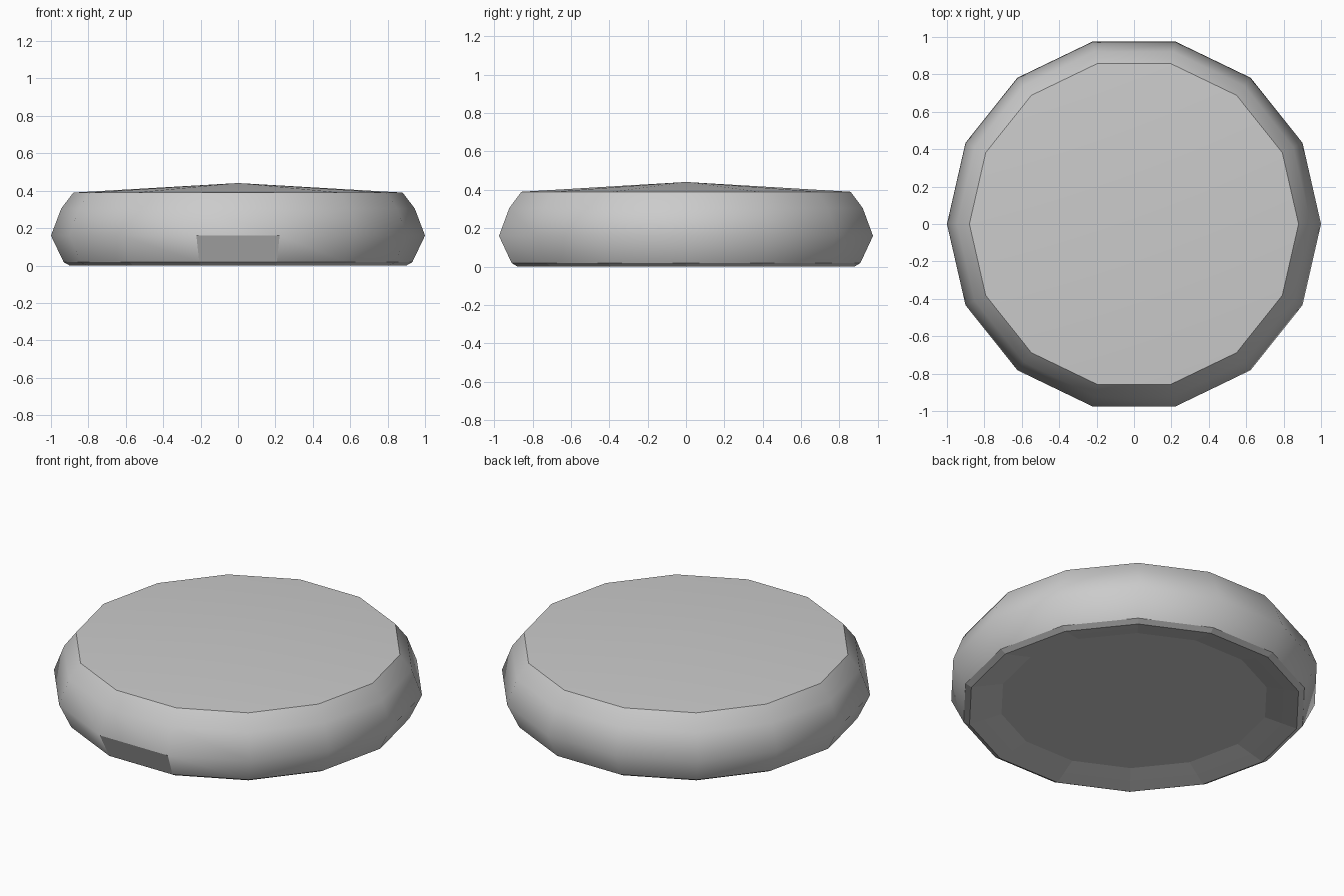
import bpy, bmesh, math

if "Cube" in bpy.data.objects:
    bpy.data.objects.remove(bpy.data.objects["Cube"])

SIDES = 14
# Half profile (radius, height) from the domed top down to the recessed underside
PROFILE = [(0.88, 0.39), (0.945, 0.305), (1.0, 0.16), (0.932, 0.018),
           (0.90, 0.0), (0.82, 0.02), (0.725, 0.045)]
TOP_Z = 0.441
WALL_BANDS = 3  # smooth bands forming the bulging side

bm = bmesh.new()


def ring(r, z):
    return [bm.verts.new((r * math.cos(math.tau * i / SIDES),
                          r * math.sin(math.tau * i / SIDES), z))
            for i in range(SIDES)]


rings = [ring(r, z) for r, z in PROFILE]

# Side wall, lower rim and underside recess
for band, (upper, lower) in enumerate(zip(rings, rings[1:])):
    for i in range(SIDES):
        j = (i + 1) % SIDES
        face = bm.faces.new((upper[i], lower[i], lower[j], upper[j]))
        face.smooth = band < WALL_BANDS
        # Flat front panel on the lower half of the wall
        if band == 2 and face.calc_center_median().y < -0.9:
            face.smooth = False

# Shallow domed top
apex = bm.verts.new((0, 0, TOP_Z))
for i in range(SIDES):
    face = bm.faces.new((apex, rings[0][i], rings[0][(i + 1) % SIDES]))
    face.smooth = True

# Flat underside
bm.faces.new(rings[-1][::-1])

# Crisp edge between top and wall
for i in range(SIDES):
    edge = bm.edges.get((rings[0][i], rings[0][(i + 1) % SIDES]))
    edge.smooth = False

bmesh.ops.recalc_face_normals(bm, faces=bm.faces)
mesh = bpy.data.meshes.new("cushion_body")
bm.to_mesh(mesh)
bm.free()
body = bpy.data.objects.new("cushion_body", mesh)
bpy.context.collection.objects.link(body)
